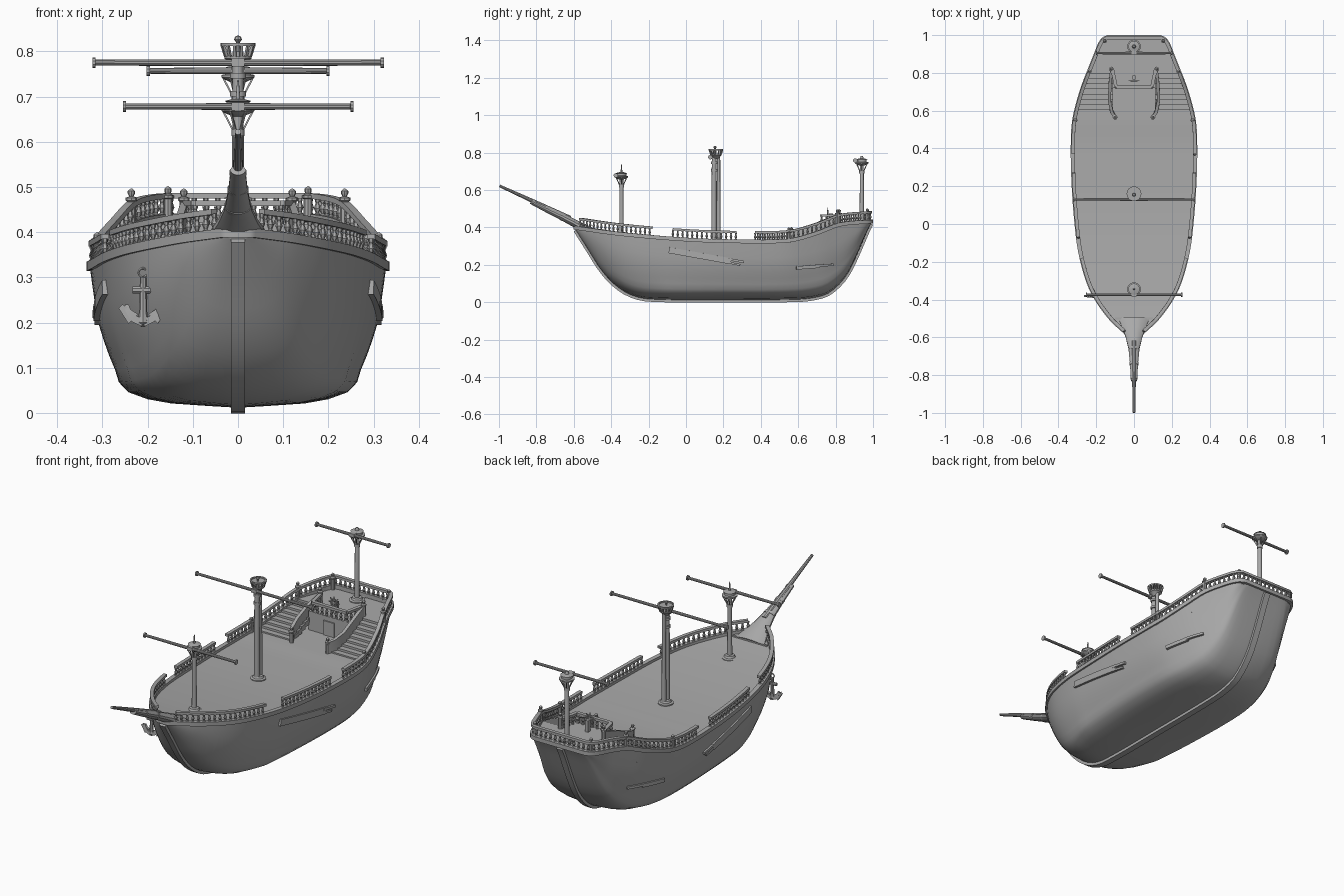
import bpy, bmesh, math
from mathutils import Vector

if "Cube" in bpy.data.objects:
    bpy.data.objects.remove(bpy.data.objects["Cube"])


def smooth_table(tab):
    """Smooth interpolation through a small table of (x, value)."""
    xs, vs = zip(*tab)
    n = len(xs)
    sl = [(vs[min(i + 1, n - 1)] - vs[max(i - 1, 0)]) / (xs[min(i + 1, n - 1)] - xs[max(i - 1, 0)]) for i in range(n)]

    def f(x):
        x = min(max(x, xs[0]), xs[-1])
        i = max(j for j in range(n - 1) if xs[j] <= x)
        h = xs[i + 1] - xs[i]
        u = (x - xs[i]) / h
        return (vs[i] * (1 + 2 * u) * (1 - u) ** 2 + sl[i] * h * u * (1 - u) ** 2
                + vs[i + 1] * u * u * (3 - 2 * u) + sl[i + 1] * h * u * u * (u - 1))
    return f


# Hull lines: half width, sheer height, keel height and cross-section
W = smooth_table([(-.59, .03), (-.55, .075), (-.5, .127), (-.4, .2), (-.3, .248), (-.15, .288), (0, .308), (.2, .323),
                  (.4, .328), (.55, .32), (.7, .282), (.8, .245), (.9, .205), (.95, .185), (.98, .163), (.99, .14)])
S = smooth_table([(-.6, .4), (-.35, .365), (0, .335), (.3, .325), (.55, .33), (.7, .37), (.82, .415), (1, .432)])
K = smooth_table([(-.59, .385), (-.52, .275), (-.46, .18), (-.39, .1), (-.3, .04), (-.2, .016), (.2, .012), (.6, .014),
                  (.7, .026), (.77, .052), (.85, .13), (.9, .22), (.97, .38), (.99, .42)])
F = smooth_table([(0, 0), (.03, .45), (.11, .74), (.27, .83), (.43, .89), (.59, .94), (.81, .975), (1, 1)])


def section(y, t):
    b = min(max((-y - .1) / .4, 0), 1) * .8
    return W(y) * (F(t) * (1 - b) + math.sqrt(1 - (1 - t) ** 2) * b)


def half(y, z):
    return section(y, min(max((z - K(y)) / (S(y) - K(y)), 0), 1))


def finish(name, bm):
    bmesh.ops.recalc_face_normals(bm, faces=bm.faces)
    me = bpy.data.meshes.new(name)
    bm.to_mesh(me)
    bm.free()
    ob = bpy.data.objects.new(name, me)
    bpy.context.collection.objects.link(ob)
    return ob


def skin(bm, rows, ring=True, loop=False, caps=True):
    """Join rows of points with quads."""
    vr = [[bm.verts.new(p) for p in r] for r in rows]
    n = len(vr[0])
    for i in range(len(vr) if loop else len(vr) - 1):
        a, b = vr[i], vr[(i + 1) % len(vr)]
        for j in range(n if ring else n - 1):
            k = (j + 1) % n
            bm.faces.new((a[j], a[k], b[k], b[j]))
    if caps and not loop:
        bm.faces.new(vr[0])
        bm.faces.new(vr[-1])


def sweep(name, pts, sizes, n=4, loop=False, up=(0, 0, 1)):
    """Sweep an n-sided section (half width, half height) along a path."""
    pts = [Vector(p) for p in pts]
    m = len(pts)
    if isinstance(sizes, tuple):
        sizes = [sizes] * m
    k = math.sqrt(2) if n == 4 else 1
    rows = []
    for i, p in enumerate(pts):
        a = pts[(i - 1) % m] if loop or i else p
        b = pts[(i + 1) % m] if loop or i < m - 1 else p
        t = (b - a).normalized()
        side = t.cross(Vector(up)).normalized()
        top = side.cross(t)
        rows.append([p + k * (side * sizes[i][0] * math.cos(q) + top * sizes[i][1] * math.sin(q))
                     for q in [math.tau * (j + .5) / n for j in range(n)]])
    bm = bmesh.new()
    skin(bm, rows, loop=loop)
    return finish(name, bm)


def lathe(name, prof, locs, n=12):
    bm = bmesh.new()
    for x, y, z in locs:
        skin(bm, [[(x + r * math.cos(math.tau * j / n), y + r * math.sin(math.tau * j / n), z + h)
                   for j in range(n)] for r, h in prof])
    return finish(name, bm)


def box(name, lo, hi):
    c = [(lo[i] + hi[i]) / 2 for i in range(3)]
    return sweep(name, [(c[0], lo[1], c[2]), (c[0], hi[1], c[2])], ((hi[0] - lo[0]) / 2, (hi[2] - lo[2]) / 2))


def span(a, b, n):
    return [a + (b - a) * i / n for i in range(n + 1)]


# Hull shell
ys = [.2 - .79 * math.cos(math.pi * i / 56) for i in range(57)]
ts = [0, .01, .03, .06, .11, .18, .27, .37, .48, .6, .72, .86, 1]
bm = bmesh.new()
skin(bm, [[(s * section(y, t), y, K(y) + (S(y) - K(y)) * t) for s, t in
           [(-1, t) for t in ts[:0:-1]] + [(1, t) for t in ts]] for y in ys], ring=False)
finish("hull", bm)

# Keel, stem and sternpost
sweep("keel", [(0, y, K(y) - .001) for y in ys], (.016, .012))

# Moulding along the hull edge
edge = [(W(y) - .004, y, S(y)) for y in ys]
sweep("edge_moulding", edge + [(-x, y, z) for x, y, z in edge[::-1]], (.011, .01), loop=True)

# Decks
for name, a, b, zf in [("main_deck", -.585, .76, lambda y: min(S(y), .327 if y > .3 else 1) - .003),
                       ("quarter_deck", .82, .985, lambda y: .418)]:
    bm = bmesh.new()
    skin(bm, [[(-W(y) + .006, y, zf(y)), (W(y) - .006, y, zf(y))] for y in span(a, b, 40)], ring=False, caps=False)
    finish(name, bm)
box("foredeck_beam", (-.1, -.505, .37), (.1, -.495, .388))

# Balustrades
BAL = [(.007, 0), (.007, .007), (.004, .01), (.008, .02), (.004, .032), (.006, .036), (.006, .042)]
feet = []


def balustrade(name, pts):
    """Handrail above a base path; collects baluster positions."""
    sweep(name, [(x, y, z + .046) for x, y, z in pts], (.009, .006))
    d, gap = 0, .026
    for a, b in zip(pts, pts[1:]):
        a, b = Vector(a), Vector(b)
        L = (b - a).length
        while d < L:
            feet.append(a.lerp(b, d / L))
            d += gap
        d -= L


def side_path(a, b, s, n=24):
    return [(s * (W(y) - .006), y, S(y) + .004) for y in span(a, b, n)]


for s in (1, -1):
    balustrade("bow_rail", side_path(-.565, -.18, s))
    balustrade("waist_rail", side_path(-.07, .27, s))
    balustrade("deck_side_rail", [(s * .095, .725, .418), (s * .115, .82, .418)])
balustrade("stern_rail", side_path(.37, .985, 1, 50) + side_path(.37, .985, -1, 50)[::-1])
balustrade("quarter_deck_rail", [(-.095, .725, .418), (.095, .725, .418)])
lathe("balusters", BAL, feet, 6)

# Newel posts with ball tops
POST = [(.01, 0), (.01, .053), (.013, .055), (.013, .061), (.005, .064), (.008, .07), (.008, .076), (.001, .082)]
lathe("newel_posts", POST, [(s * x, y, z) for s in (1, -1) for x, y, z in
                            [(.1, .565, .32), (.12, .82, .415), (.236, .81, .415),
                             (.155, .97, .42), (W(.55) - .008, .55, .318)]], 8)

# Cabin front with door, stairs and curved stair walls
box("cabin_block", (-.115, .72, .3), (.115, .83, .418))
box("cabin_door", (-.03, .714, .32), (.03, .73, .395))
for s in (1, -1):
    for i in range(9):
        y, top = .575 + i * .0278, .331 + i * .0108
        x0, x1 = sorted((s * .11, s * (half(y + .03, top - .025) - .004)))
        box("stair_step", (x0, y, top - .025), (x1, y + .03, top))
    sweep("stair_wall", [(s * x, y, z) for x, y, z in
                         [(.1, .565, .345), (.12, .6, .355), (.13, .66, .375), (.127, .74, .41), (.118, .82, .435)]],
          (.008, .032))

# Steering wheel on its stand
box("wheel_stand", (-.008, .765, .418), (.008, .785, .475))
circ = [(.018 * math.cos(math.tau * i / 16), .758, .475 + .018 * math.sin(math.tau * i / 16)) for i in range(16)]
sweep("wheel_rim", circ, (.003, .003), 6, loop=True, up=(0, 1, 0))
for i in range(4):
    c, q = .03 * math.cos(math.pi * i / 4), .03 * math.sin(math.pi * i / 4)
    sweep("wheel_spoke", [(-c, .758, .475 - q), (c, .758, .475 + q)], (.002, .002), up=(0, 1, 0))

# Masts
BASE = [(.036, 0), (.036, .006), (.026, .009), (.022, .018), (.014, .02)]
lathe("mast_bases", BASE, [(0, -.345, .355), (0, .16, .324), (0, .94, .416)], 16)
lathe("fore_mast", [(.012, .34), (.01, .69), (.005, .695), (.002, .735), (.001, .737)], [(0, -.345, 0)])
lathe("main_mast", [(.014, .31), (.012, .8)], [(0, .15, 0)])
lathe("main_mast_rear_pole", [(.011, .31), (.009, .79)], [(0, .174, 0)])
lathe("mizzen_mast", [(.012, .41), (.01, .77), (.005, .782)], [(0, .94, 0)])
for name, y, z in [("fore", -.345, .668), ("mizzen", .94, .742)]:
    lathe(name + "_top", [(.012, -.012), (.03, -.004), (.036, 0), (.036, .006), (.026, .008),
                          (.026, .02), (.03, .022), (.012, .027)], [(0, y, z)], 16)
    for i in range(6):
        c, q = math.cos(math.tau * i / 6), math.sin(math.tau * i / 6)
        sweep(name + "_top_strut", [(.01 * c, y + .01 * q, z - .045), (.033 * c, y + .033 * q, z)], (.002, .002))
    lathe(name + "_mast_band", [(.014, -.055), (.014, -.04)], [(0, y, z)])

# Crow's nest
lathe("nest_floor", [(.012, .765), (.026, .782), (.03, .784), (.03, .79), (.012, .79)], [(0, .16, 0)], 16)
for i in range(14):
    c, q = math.cos(math.tau * i / 14), math.sin(math.tau * i / 14)
    sweep("nest_slat", [(.028 * c, .16 + .028 * q, .788), (.036 * c, .16 + .036 * q, .814)], (.003, .003))
lathe("nest_rim", [(.032, .812), (.039, .812), (.039, .818), (.032, .818), (.032, .812)], [(0, .16, 0)], 16)
lathe("nest_finial", [(.004, .79), (.004, .82), (.009, .826), (.006, .833), (.001, .835)], [(0, .155, 0)], 8)
lathe("main_mast_bands", [(.018, 0), (.018, .012)], [(0, .152, z) for z in (.7, .74)])

# Yards with end caps
for name, y, z, L in [("fore_yard", -.375, .678, .255), ("main_yard", .13, .775, .322), ("mizzen_yard", .905, .757, .202)]:
    xs = [-L, -L + .007, -L + .007, 0, L - .007, L - .007, L]
    rs = [.012, .012, .0065, .0075, .0065, .012, .012]
    sweep(name, [(x + .0001 * i, y, z) for i, x in enumerate(xs)], [(r, r) for r in rs], 10)
    box(name + "_bracket", (-.014, y - .008, z - .009), (.014, y + .03, z + .009))

# Bowsprit: flared root, then a thinner outer pole
sweep("bowsprit_root", [(0, -.5, .375), (0, -.555, .4), (0, -.6, .424), (0, -.66, .455), (0, -.74, .493), (0, -.83, .537)],
      [(.085, .022), (.062, .023), (.045, .021), (.03, .019), (.022, .016), (.017, .012)], 12)
sweep("bowsprit_pole", [(0, -.62, .448), (0, -.8, .532), (0, -.997, .622)], [(.014, .014), (.011, .011), (.007, .007)], 10)
for y, z, r in [(-.66, .456, .031), (-.74, .494, .024), (-.815, .531, .019)]:
    sweep("bowsprit_band", [(0, y + .006, z - .003), (0, y - .006, z + .003)], (r, r * .7), 12)

# Repair planks on both sides, with split ends
for s in (1, -1):
    for name, a, b, za, zb, h in [("long_plank", -.09, .24, .278, .219, .016), ("plank_split_top", .22, .31, .231, .215, .006),
                                  ("plank_split_low", .22, .29, .213, .199, .005), ("aft_plank", .59, .71, .183, .192, .009),
                                  ("aft_plank_tip", .69, .785, .194, .2, .006)]:
        sweep(name, [(s * (half(y, z) + .002), y, z) for y, z in zip(span(a, b, 8), span(za, zb, 8))], (.008, h))

# Anchor hanging at the bow
ax, ay = -.21, -.58
while half(ay, .31) < .21:
    ay += .005
ay -= .012
lathe("anchor_shank", [(.004, .19), (.012, .2), (.009, .225), (.007, .3), (.002, .302)], [(ax, ay, 0)], 8)
ring = [(ax + .01 * math.cos(math.tau * i / 12), ay, .31 + .01 * math.sin(math.tau * i / 12)) for i in range(12)]
sweep("anchor_ring", ring, (.003, .003), 6, loop=True, up=(0, 1, 0))
sweep("anchor_stock", [(ax - .024, ay, .272), (ax, ay, .272), (ax + .024, ay, .272)], (.008, .008), 8)
for s in (1, -1):
    sweep("anchor_arm", [(ax + s * x, ay, z) for x, z in [(0, .2), (.02, .208), (.034, .228), (.036, .24)]],
          [(.009, .008), (.008, .008), (.006, .006), (.004, .004)], up=(0, 1, 0))
    sweep("anchor_fluke", [(ax + s * .022, ay, .208), (ax + s * .05, ay, .236)], [(.015, .006), (.006, .005)], up=(0, 1, 0))

# Dark grey for everything; smooth shading with sharp edges kept
grey = bpy.data.materials.new("dark_grey")
grey.diffuse_color = (.4, .4, .4, 1)
grey.use_nodes = True
grey.node_tree.nodes["Principled BSDF"].inputs["Base Color"].default_value = grey.diffuse_color
for ob in bpy.context.collection.objects:
    ob.data.materials.append(grey)
    ob.select_set(True)
    bpy.context.view_layer.objects.active = ob
bpy.ops.object.shade_smooth_by_angle(angle=math.radians(35))
